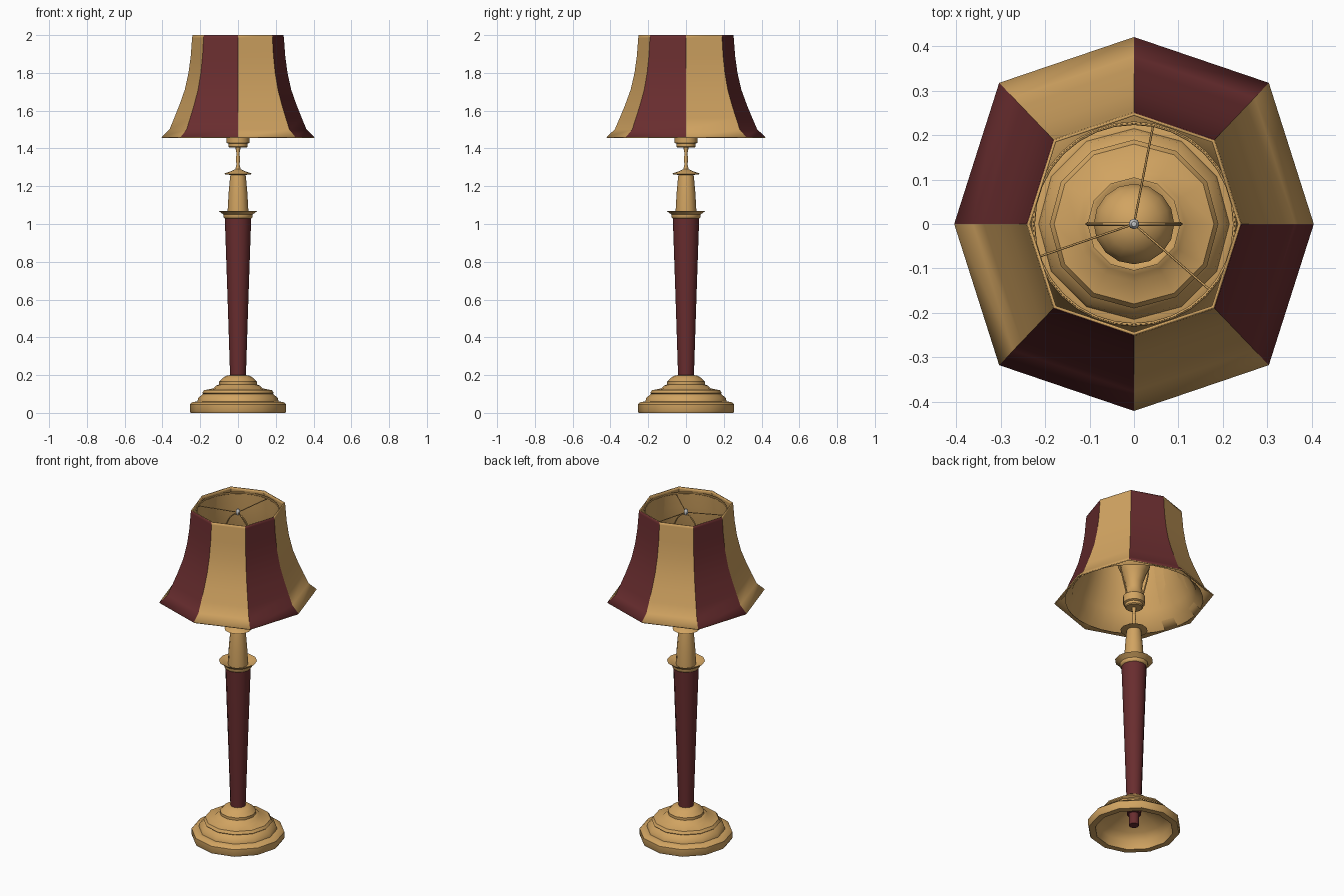
import bpy, bmesh, math
from mathutils import Vector

if "Cube" in bpy.data.objects:
    bpy.data.objects.remove(bpy.data.objects["Cube"])


def material(name, rgb):
    m = bpy.data.materials.new(name)
    m.diffuse_color = (*rgb, 1)
    m.use_nodes = True
    m.node_tree.nodes["Principled BSDF"].inputs["Base Color"].default_value = m.diffuse_color
    return m


TAN = material("tan_brass", (0.64, 0.37, 0.12))
RED = material("dark_red", (0.14, 0.026, 0.028))


def finish(bm, name, mats, angle):
    me = bpy.data.meshes.new(name)
    bm.to_mesh(me)
    bm.free()
    ob = bpy.data.objects.new(name, me)
    bpy.context.collection.objects.link(ob)
    for m in mats:
        me.materials.append(m)
    bpy.ops.object.select_all(action='DESELECT')
    ob.select_set(True)
    bpy.context.view_layer.objects.active = ob
    bpy.ops.object.shade_smooth_by_angle(angle=math.radians(angle))
    return ob


def loft(name, profile, outline, mats, angle=40, caps=False, striped=False):
    """Sweep an (r, z) profile around a unit outline of (x, y) points."""
    bm = bmesh.new()
    rings = [[bm.verts.new((x * r, y * r, z)) for x, y in outline] for r, z in profile]
    n = len(outline)
    for a, b in zip(rings, rings[1:]):
        for i in range(n):
            j = (i + 1) % n
            f = bm.faces.new((a[i], a[j], b[j], b[i]))
            f.material_index = (i + 1) % 2 if striped else 0
    if caps:
        bm.faces.new(rings[0][::-1])
        bm.faces.new(rings[-1])
    return finish(bm, name, mats, angle)


def circle(n):
    return [(math.cos(2 * math.pi * i / n), math.sin(2 * math.pi * i / n)) for i in range(n)]


def wire(name, points, radius, smooth=False):
    cu = bpy.data.curves.new(name, 'CURVE')
    cu.dimensions = '3D'
    cu.bevel_depth = radius
    cu.bevel_resolution = 1
    cu.use_fill_caps = True
    cu.resolution_u = 6
    sp = cu.splines.new('BEZIER' if smooth else 'POLY')
    pts = sp.bezier_points if smooth else sp.points
    pts.add(len(points) - 1)
    for p, co in zip(pts, points):
        if smooth:
            p.co = co
            p.handle_left_type = p.handle_right_type = 'AUTO'
        else:
            p.co = (*co, 1)
    ob = bpy.data.objects.new(name, cu)
    cu.materials.append(TAN)
    bpy.context.collection.objects.link(ob)


ROUND = circle(12)

# Stepped hollow base
loft("base", [(.05, .14), (.12, .11), (.17, .08), (.205, .05), (.215, 0), (.25, 0), (.255, .01),
              (.255, .045), (.24, .058), (.215, .06), (.21, .08), (.185, .10), (.19, .105),
              (.18, .12), (.13, .13), (.115, .145), (.10, .15), (.10, .165), (.08, .185),
              (.06, .198), (.035, .20)], ROUND, [TAN])

# Tapered red column, with stub running down inside the base
loft("column", [(.028, .03), (.028, .10), (.04, .10), (.042, .20), (.055, .60), (.067, .95), (.07, 1.03)],
     ROUND, [RED], caps=True)

# Flared cup on top of the column
loft("column_cup", [(.06, 1.025), (.072, 1.03), (.078, 1.038), (.078, 1.05), (.088, 1.058), (.105, 1.07),
                    (.098, 1.07), (.075, 1.055), (.04, 1.045)], ROUND, [TAN])

# Upper stem: cone, thin collar disc and slender neck
loft("upper_stem", [(.055, 1.04), (.055, 1.07), (.05, 1.16), (.042, 1.25), (.04, 1.26), (.075, 1.264),
                    (.07, 1.268), (.035, 1.28), (.014, 1.29), (.008, 1.315), (.012, 1.35),
                    (.007, 1.37), (.012, 1.395), (.012, 1.42)], ROUND, [TAN], caps=True)

# Socket
loft("socket", [(.045, 1.405), (.05, 1.41), (.05, 1.425), (.06, 1.43), (.06, 1.475), (.05, 1.485),
                (.045, 1.52)], circle(16), [TAN], caps=True)

# Bulb
bulb = [(.042, 1.50), (.048, 1.56), (.068, 1.62)]
bulb += [(.092 * math.cos(a), 1.69 + .092 * math.sin(a))
         for a in [math.radians(d) for d in (-15, 10, 30, 50, 70, 86)]]
loft("bulb", bulb, circle(16), [TAN], caps=True)

# Octagonal shade with alternating panels, tan on the inside
quarter = [(1, 0), (.75, .785), (0, 1.04), (-.75, .785)]
octagon = quarter + [(-x, -y) for x, y in quarter]
flare = [(.405, 1.46), (.363, 1.50), (.338, 1.56), (.31, 1.63), (.282, 1.71), (.262, 1.80),
         (.25, 1.89), (.243, 1.985), (.241, 2.0)]
shade = loft("lampshade", flare, octagon, [RED, TAN], angle=25, striped=True)
sol = shade.modifiers.new("thickness", 'SOLIDIFY')
sol.thickness = .007
sol.offset = -1
sol.material_offset = 1
sol.material_offset_rim = 1

# Round liner inside the shade
loft("shade_liner", [(r * .935, z) for r, z in flare[:-1]], circle(32), [TAN])

# Top ring and three spokes
wire("shade_ring", [(x * .227, y * .227, 1.975) for x, y in circle(32) + [(1, 0)]], .004)
for k in range(3):
    a = math.radians(79 + 120 * k)
    wire(f"spoke_{k + 1}", [(0, 0, 1.965), (.227 * math.cos(a), .227 * math.sin(a), 1.975)], .0025)

# Harp wire around the bulb
half = [(.045, 1.46), (.075, 1.55), (.105, 1.70), (.085, 1.85), (.035, 1.94)]
wire("harp", [(-x, 0, z) for x, z in half] + [(0, 0, 1.955)] + [(x, 0, z) for x, z in half[::-1]],
     .004, smooth=True)

# Small grey finial
loft("finial", [(.008, 1.95), (.012, 1.96), (.012, 1.975), (.006, 1.985)], circle(8), [], caps=True)
